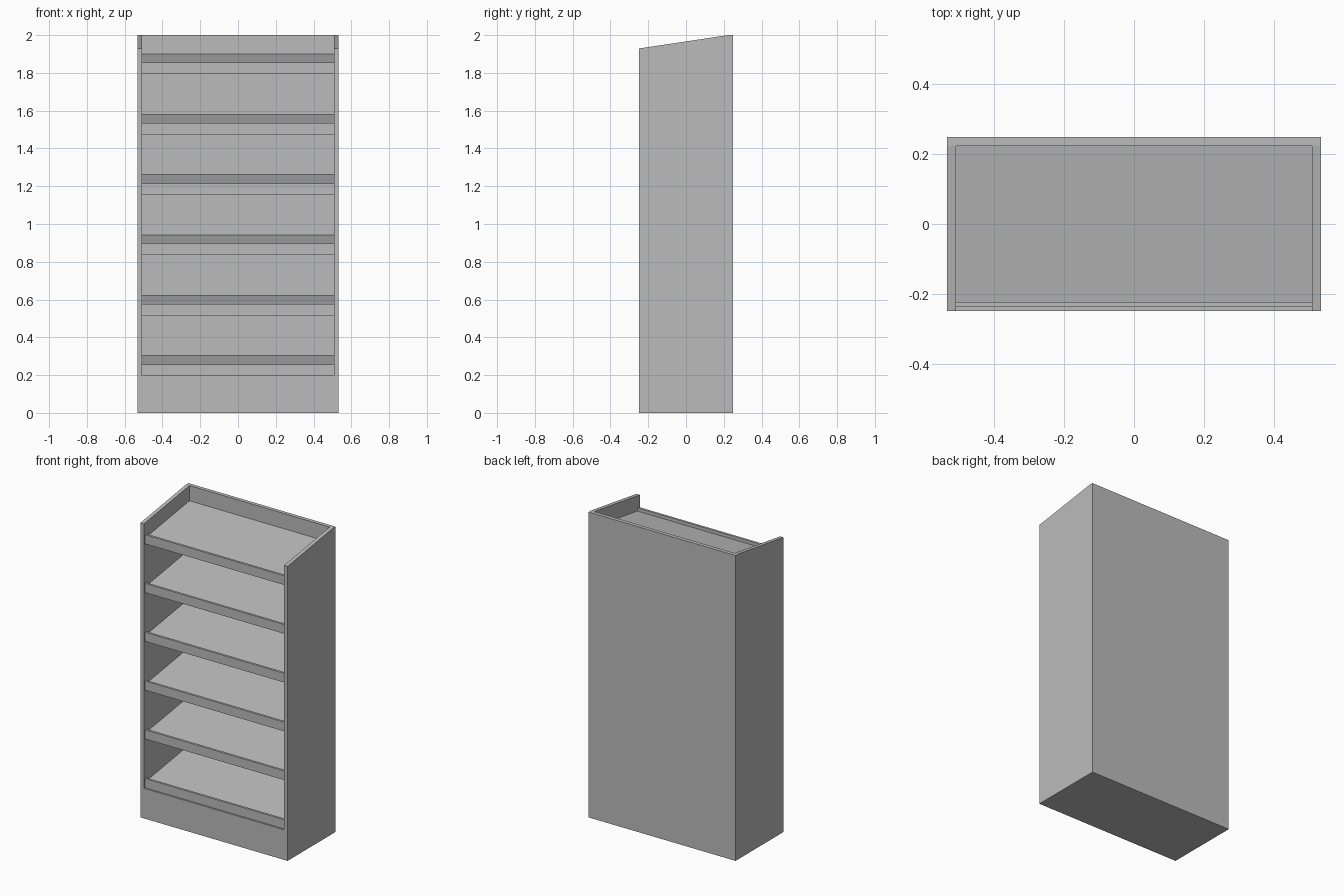
import bpy
import bmesh

cube = bpy.data.objects.get("Cube")
if cube:
    bpy.data.objects.remove(cube, do_unlink=True)

GREY = (0.5, 0.5, 0.5, 1.0)
mat = bpy.data.materials.new("plain grey")
mat.use_nodes = True
mat.diffuse_color = GREY
mat.node_tree.nodes["Principled BSDF"].inputs["Base Color"].default_value = GREY

# Main dimensions
HALF_W, HALF_D, HEIGHT = 0.533, 0.248, 2.0
BOARD = 0.025
IN_X = HALF_W - BOARD
BACK_Y = HALF_D - BOARD
SLOPE = 0.15
LIP_FRONT, LIP_BACK = -0.237, -0.222
LIP_HEIGHT = 0.06
FIRST_LIP, PITCH, SHELVES = 0.197, 0.3195, 6


def extrude_profile(name, profile, x0, x1):
    """Extrude a (y, z) outline along x into a closed board."""
    bm = bmesh.new()
    face = bm.faces.new([bm.verts.new((x0, y, z)) for y, z in profile])
    grown = bmesh.ops.extrude_face_region(bm, geom=[face])
    verts = [v for v in grown["geom"] if isinstance(v, bmesh.types.BMVert)]
    bmesh.ops.translate(bm, vec=(x1 - x0, 0, 0), verts=verts)
    bmesh.ops.recalc_face_normals(bm, faces=bm.faces)
    mesh = bpy.data.meshes.new(name)
    bm.to_mesh(mesh)
    bm.free()
    mesh.materials.append(mat)
    obj = bpy.data.objects.new(name, mesh)
    bpy.context.collection.objects.link(obj)
    return obj


def board(name, y0, y1, z0, z1):
    """Box between the two side panels."""
    return extrude_profile(name, [(y0, z0), (y1, z0), (y1, z1), (y0, z1)], -IN_X, IN_X)


# Side panels with sloping tops
side = [(-HALF_D, 0), (HALF_D, 0), (HALF_D, HEIGHT), (BACK_Y, HEIGHT),
        (-HALF_D, HEIGHT - SLOPE * (BACK_Y + HALF_D))]
extrude_profile("left_side", side, IN_X, HALF_W)
extrude_profile("right_side", side, -HALF_W, -IN_X)

# Back, floor and plinth
board("back_panel", BACK_Y, HALF_D, 0, HEIGHT)
board("floor_panel", LIP_BACK, BACK_Y, 0, BOARD)
board("front_plinth", -HALF_D, LIP_BACK, 0, FIRST_LIP)

# Sloping shelves, each with a front lip
for i in range(SHELVES):
    z = FIRST_LIP + i * PITCH
    back_top = z + 0.106
    front_top = back_top - SLOPE * (BACK_Y - LIP_BACK)
    extrude_profile(f"shelf_{i + 1}",
                    [(LIP_BACK, front_top - BOARD), (BACK_Y, back_top - BOARD),
                     (BACK_Y, back_top), (LIP_BACK, front_top)], -IN_X, IN_X)
    board(f"shelf_lip_{i + 1}", LIP_FRONT, LIP_BACK, z, z + LIP_HEIGHT)
